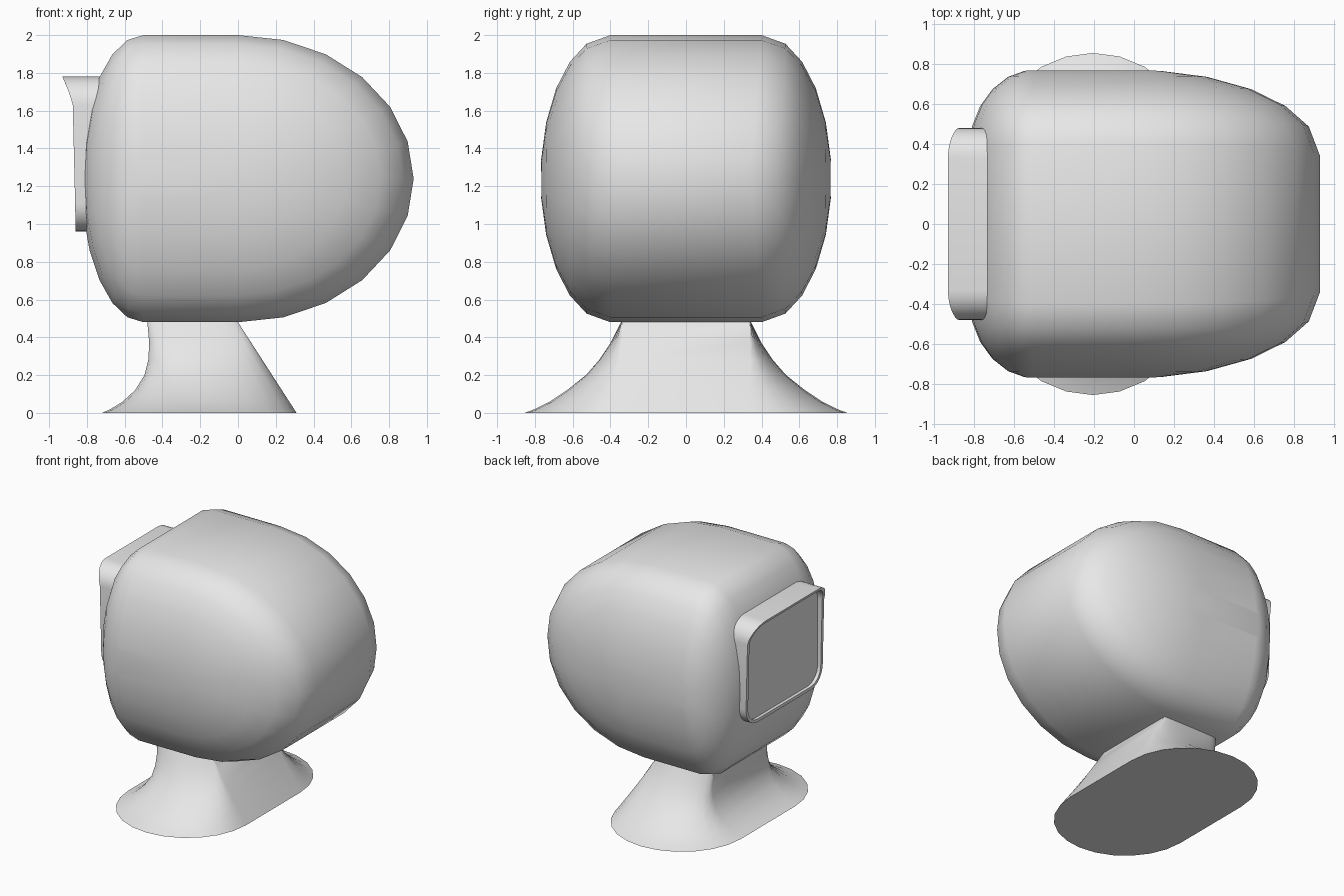
import bpy, bmesh
from math import sin, cos, radians, pi

cube = bpy.data.objects.get("Cube")
if cube:
    bpy.data.objects.remove(cube, do_unlink=True)

grey = bpy.data.materials.new("light_grey")
grey.use_nodes = True
grey.diffuse_color = (0.8, 0.8, 0.8, 1)
grey.node_tree.nodes["Principled BSDF"].inputs["Base Color"].default_value = (0.8, 0.8, 0.8, 1)


def loft(name, rings, cap_start=True, cap_end=True):
    """Bridge equal-length closed rings and smooth the result."""
    bm = bmesh.new()
    loops = [[bm.verts.new(p) for p in ring] for ring in rings]
    n = len(loops[0])
    for a, b in zip(loops, loops[1:]):
        for i in range(n):
            j = (i + 1) % n
            bm.faces.new((a[i], a[j], b[j], b[i]))
    if cap_start:
        bm.faces.new(loops[0])
    if cap_end:
        bm.faces.new(loops[-1])
    bmesh.ops.recalc_face_normals(bm, faces=bm.faces)
    mesh = bpy.data.meshes.new(name)
    bm.to_mesh(mesh)
    bm.free()
    mesh.materials.append(grey)
    obj = bpy.data.objects.new(name, mesh)
    bpy.context.collection.objects.link(obj)
    bpy.ops.object.select_all(action='DESELECT')
    obj.select_set(True)
    bpy.context.view_layer.objects.active = obj
    bpy.ops.object.shade_smooth_by_angle(angle=radians(30))
    return obj


# Shell: long rounded nose, short rounded rear, domed sides
def shell_ring(s, side):
    ring = []
    for cx, length, start in ((0, 0.93, -90), (-0.5, 0.33, 90)):
        for k in range(13):
            a = radians(start + 15 * k)
            flat = 0.34 + 0.06 * abs(sin(a))
            y = flat + (0.77 - flat) * cos(s)
            ring.append((cx + length * sin(s) * cos(a), side * y,
                         1.24 + 0.76 * sin(s) * sin(a)))
    return ring


steps = [radians(d) for d in (8, 23, 39, 54.5, 70, 90)]
loft("shell", [shell_ring(s, 1) for s in steps] +
     [shell_ring(s, -1) for s in reversed(steps)])


# Screen hood: rounded frame flaring out at the top, closed by a flat screen
def rounded_rect(inset):
    half_y, half_z, r = 0.48 - inset, 0.41 - inset, 0.15 - inset
    points = []
    for q, (sy, sz) in enumerate(((1, 1), (-1, 1), (-1, -1), (1, -1))):
        for k in range(8):
            a = (q + k / 7) * pi / 2
            points.append((sy * (half_y - r) + r * cos(a),
                           1.37 + sz * (half_z - r) + r * sin(a)))
    return points


def rim_x(z):
    flare = max(0, (z - 1.6) / 0.18)
    return -0.86 - 0.01 * min(1, (z - 0.96) / 0.64) - 0.06 * flare ** 1.4


outer, inner = rounded_rect(0), rounded_rect(0.025)
loft("screen_hood", [
    [(-0.72, y, z) for y, z in outer],
    [(rim_x(z), y, z) for y, z in outer],
    [(rim_x(z), y, z) for y, z in inner],
    [(-0.835, y, z) for y, z in inner],
], cap_start=False)


# Pedestal: rectangular neck flaring into an oval foot
def foot_ring(z, x_back, y_end):
    x_front = 0.31 * (1 - z / 0.48)
    mid, half = (x_front + x_back) / 2, (x_front - x_back) / 2
    ring = []
    for side in (1, -1):
        for k in range(13):
            a = pi * k / 12
            ring.append((mid + side * half * cos(a),
                         side * (0.34 + (y_end - 0.34) * sin(a)), z))
    return ring


foot_profile = ((0, -0.72, 0.855), (0.02, -0.675, 0.8), (0.06, -0.61, 0.72),
                (0.12, -0.545, 0.63), (0.2, -0.495, 0.53), (0.28, -0.475, 0.46),
                (0.37, -0.47, 0.4), (0.48, -0.48, 0.345))
loft("pedestal", [foot_ring(*p) for p in foot_profile])
